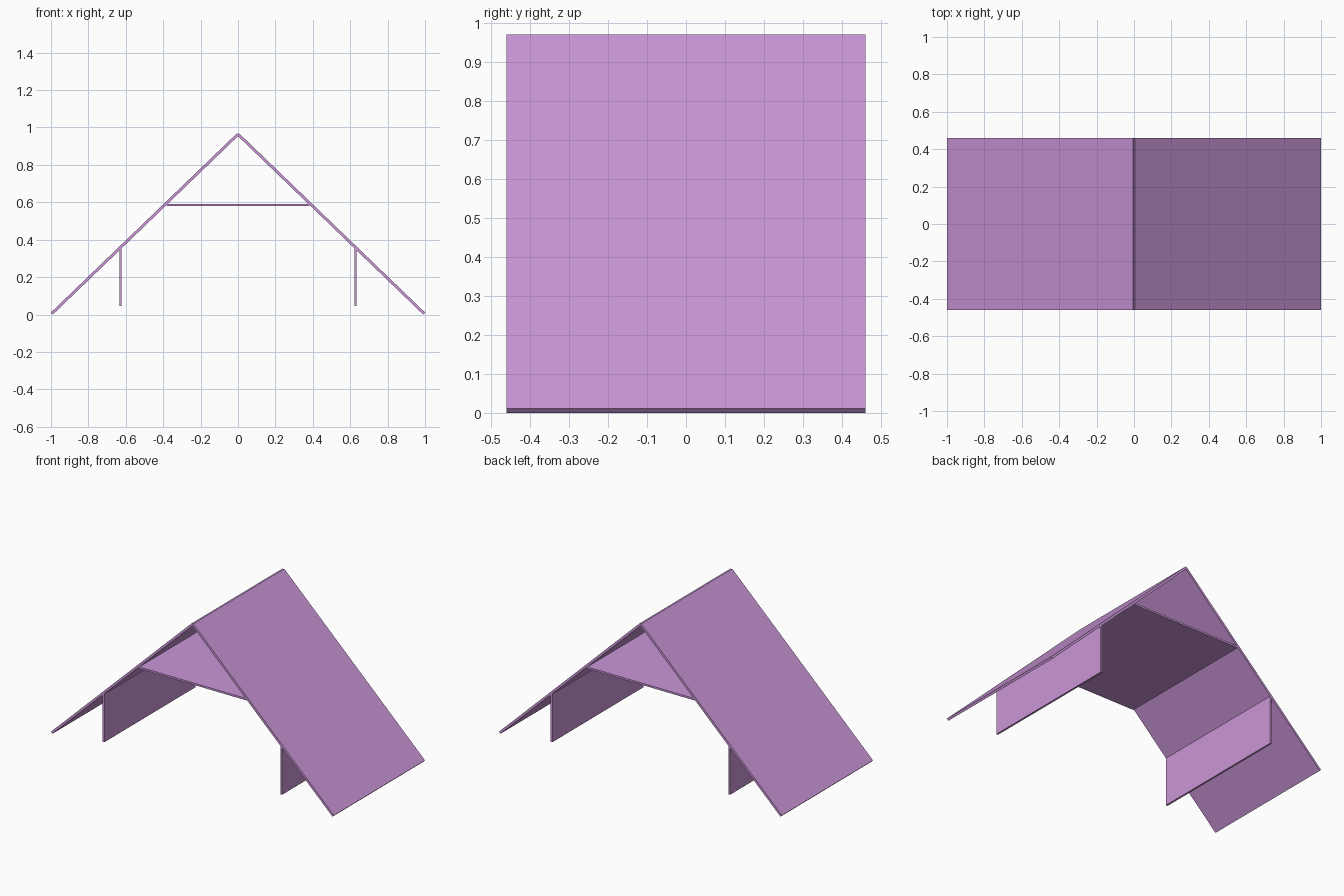
import bpy
from math import atan2, hypot
from mathutils import Vector

DEPTH = 0.92
THICK = 0.015

cube = bpy.data.objects.get("Cube")
if cube:
    bpy.data.objects.remove(cube, do_unlink=True)

# Single lilac material
lilac = bpy.data.materials.new("lilac")
lilac.use_nodes = True
lilac.diffuse_color = (0.6, 0.31, 0.69, 1)
bsdf = next(n for n in lilac.node_tree.nodes if n.type == "BSDF_PRINCIPLED")
bsdf.inputs["Base Color"].default_value = lilac.diffuse_color


def board(name, start, end, thick):
    """Flat board whose midline runs from start to end in the xz plane."""
    a, b = Vector(start), Vector(end)
    d = b - a
    mid = (a + b) / 2
    bpy.ops.mesh.primitive_cube_add(
        size=1, location=(mid.x, 0, mid.y), rotation=(0, -atan2(d.y, d.x), 0))
    obj = bpy.context.object
    obj.name = name
    obj.scale = (hypot(d.x, d.y), DEPTH, thick)
    bpy.ops.object.transform_apply(location=False, rotation=False, scale=True)
    obj.data.materials.append(lilac)


# Sloping roof panels and upright side walls
for side, s in (("left", 1), ("right", -1)):
    board(side + "_roof_panel", (0, 0.964), (s * 0.995, 0.0055), THICK)
    board(side + "_wall", (s * 0.628, 0.045), (s * 0.628, 0.352), 0.012)

# Horizontal ceiling board
board("ceiling", (-0.38, 0.586), (0.38, 0.586), 0.012)
